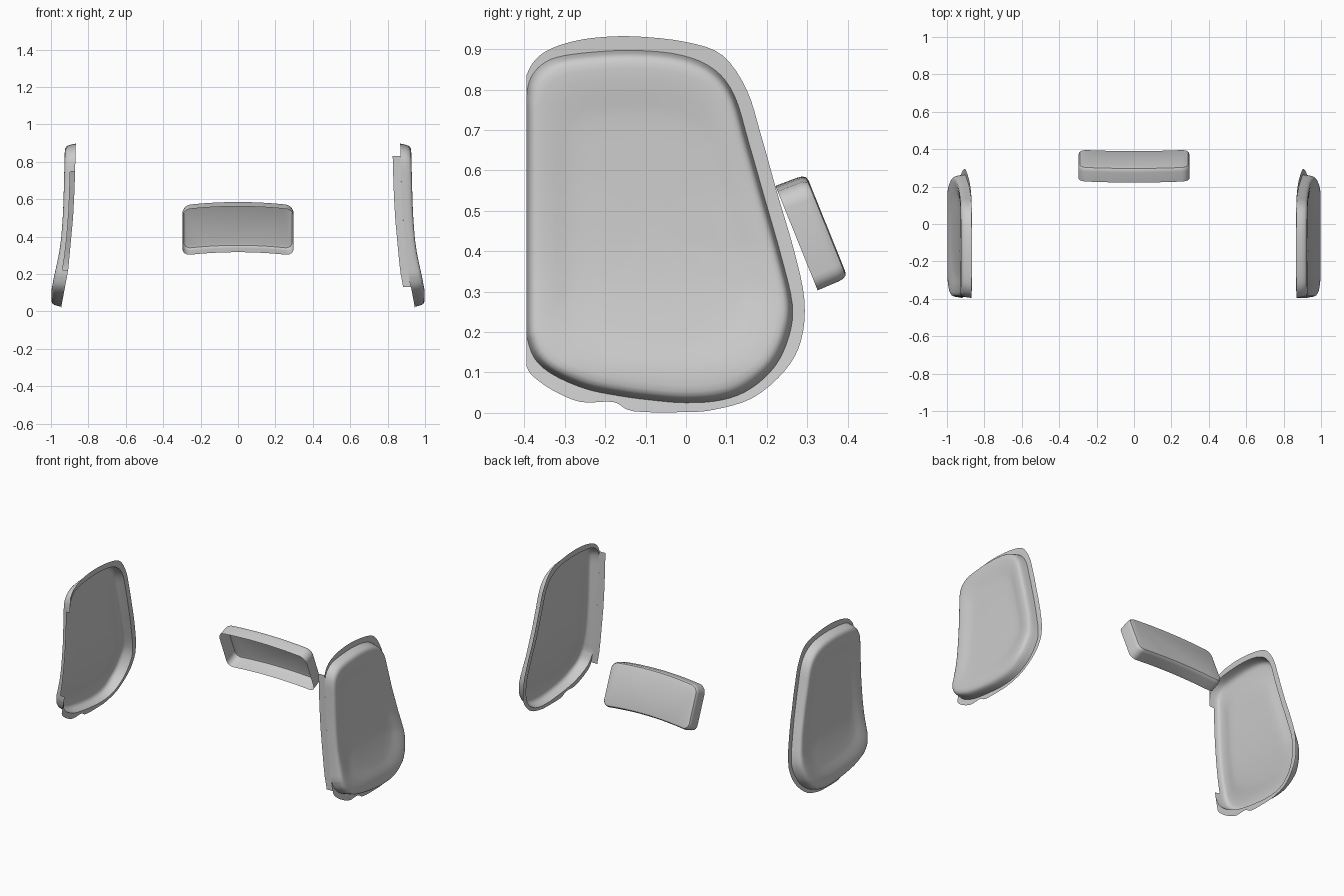
import bpy, bmesh
from math import cos, sin, radians
from mathutils import Vector

if "Cube" in bpy.data.objects:
    bpy.data.objects.remove(bpy.data.objects["Cube"])

FRONT = -0.395
CY, CZ = -0.08, 0.45

# shell edge (y, z) paired with flange edge (y, z), running over the top and down the back
EDGE = [(-.395, .78, -.395, .835), (-.388, .82, -.38, .865), (-.365, .855, -.35, .893),
        (-.32, .88, -.30, .914), (-.23, .893, -.23, .928), (-.12, .897, -.13, .932),
        (-.01, .885, 0, .918), (.07, .85, .09, .885), (.12, .785, .15, .80),
        (.155, .67, .185, .69), (.195, .53, .227, .54), (.235, .39, .268, .40),
        (.263, .27, .293, .28), (.255, .19, .285, .18), (.22, .115, .245, .105),
        (.16, .06, .165, .037), (.09, .032, .07, .008), (0, .025, 0, .002),
        (-.09, .032, -.13, .004), (-.17, .043, -.18, .027), (-.25, .06, -.26, .027),
        (-.33, .095, -.33, .056), (-.375, .135, -.38, .092), (-.395, .19, -.395, .115)]
INNER = [(0, .948), (.03, .944), (.22, .908), (.5, .882), (.65, .874), (.94, .866)]
OUTER = [(0, .995), (.05, .998), (.11, .998), (.18, .985), (.3, .958), (.4, .944),
         (.55, .934), (.9, .925), (.94, .924)]


def lookup(table, z):
    for (a, p), (b, q) in zip(table, table[1:]):
        if z <= b:
            return p + (q - p) * (z - a) / (b - a)
    return table[-1][1]


def spline(pts, n):
    """Catmull-Rom through the points, n samples per span."""
    p = [Vector(v) for v in pts]
    p = [p[0]] + p + [p[-1]]
    out = []
    for i in range(1, len(p) - 2):
        a, b, c, d = p[i - 1:i + 3]
        for k in range(n):
            t = k / n
            out.append(0.5 * (2 * b + (c - a) * t + (2 * a - 5 * b + 4 * c - d) * t * t
                              + (3 * b - a - 3 * c + d) * t ** 3))
    return out + [p[-1]]


def finish(bm, name):
    bmesh.ops.recalc_face_normals(bm, faces=bm.faces)
    me = bpy.data.meshes.new(name)
    bm.to_mesh(me)
    bm.free()
    ob = bpy.data.objects.new(name, me)
    bpy.context.collection.objects.link(ob)
    bpy.ops.object.select_all(action='DESELECT')
    ob.select_set(True)
    bpy.context.view_layer.objects.active = ob
    bpy.ops.object.shade_smooth_by_angle(angle=radians(35))
    return ob


def bridge(bm, a, b, skip=()):
    n = len(a)
    for i in range(n):
        if i not in skip:
            j = (i + 1) % n
            bm.faces.new((a[i], a[j], b[j], b[i]))


def side_shell(name, side, front_strip):
    bm = bmesh.new()
    arc = spline(EDGE, 4)
    arc_n = len(arc)
    front_z = [.22, .3, .38, .46, .54, .62, .70, .75]
    outline = [(p[0], p[1]) for p in arc] + [(FRONT, z) for z in front_z]

    def ring(scale, depth, recess):
        vs = []
        for y, z in outline:
            y, z = CY + (y - CY) * scale, CZ + (z - CZ) * scale
            i, o = lookup(INNER, z), lookup(OUTER, z)
            vs.append(bm.verts.new((side * (i + (o - i) * depth - recess), y, z)))
        return vs

    # wall, rounded shoulder and recessed face as shrinking rings
    steps = [(1, 0, 0), (.988, .45, 0), (.976, .75, 0), (.96, .9, 0), (.935, .98, 0),
             (.90, 1, 0), (.84, 1, .001), (.77, 1, .004), (.7, 1, .009), (.63, 1, .012),
             (.5, 1, .012), (.35, 1, .012), (.15, 1, .012)]
    rings = [ring(*s) for s in steps]
    # the shell without a front strip has a shallow cut in its front wall
    cut = () if front_strip else range(arc_n, len(outline) - 1)
    for k, (a, b) in enumerate(zip(rings, rings[1:])):
        bridge(bm, a, b, cut if k == 0 else ())
    c = bm.verts.new((side * (lookup(OUTER, CZ) - .012), CY, CZ))
    last = rings[-1]
    for i in range(len(last)):
        bm.faces.new((last[i], last[(i + 1) % len(last)], c))

    # thin flange around top, back and bottom
    fl = [bm.verts.new((side * lookup(INNER, p[3]), p[2], p[3])) for p in arc]
    for i in range(arc_n - 1):
        bm.faces.new((rings[0][i], rings[0][i + 1], fl[i + 1], fl[i]))

    # inward strip along the front edge
    if front_strip:
        zs = [.13 + .7 * k / 10 for k in range(11)]
        rows = [[bm.verts.new((side * (lookup(INNER, z) - d), FRONT, z)) for d in (0, .042)]
                for z in zs]
        for a, b in zip(rows, rows[1:]):
            bm.faces.new((a[0], a[1], b[1], b[0]))
    return finish(bm, name)


def rear_pad():
    """Arched, tilted tray, open towards the front."""
    bm = bmesh.new()
    tilt = radians(22)
    down = Vector((0, sin(tilt), -cos(tilt)))
    out = Vector((0, cos(tilt), sin(tilt)))
    origin = Vector((0, .275, .446))

    def ring(inset, w):
        hx, hv, r = .298 - inset, .132 - inset, .042 - inset * .5
        pts = []
        for sx, sv, a0 in ((1, 1, 0), (-1, 1, 90), (-1, -1, 180), (1, -1, 270)):
            for k in range(7):
                a = radians(a0 + 15 * k)
                pts.append((sx * (hx - r) + r * cos(a), sv * (hv - r) + r * sin(a)))
            if a0 in (0, 180):  # extra points on the long edges
                pts += [(sx * (hx - r) * (1 - k / 5), sv * hv) for k in range(1, 10)]
        return [bm.verts.new(Vector((x, 0, 0)) + origin + down * (v + .02 * (x / .3) ** 2)
                             + out * w) for x, v in pts]

    # open rim, walls, rounded edge, flat back
    rings = [ring(i, w) for i, w in ((0, -.018), (.001, .04), (.003, .052), (.008, .06), (.018, .063))]
    for a, b in zip(rings, rings[1:]):
        bridge(bm, a, b)
    bm.faces.new(rings[-1])
    ob = finish(bm, "rear_pad")
    # sit the tray against the rear extent
    ymax = max(v.co.y for v in ob.data.vertices)
    for v in ob.data.vertices:
        v.co.y += .395 - ymax
    return ob


side_shell("right_side_shell", 1, True)
side_shell("left_side_shell", -1, False)
rear_pad()
